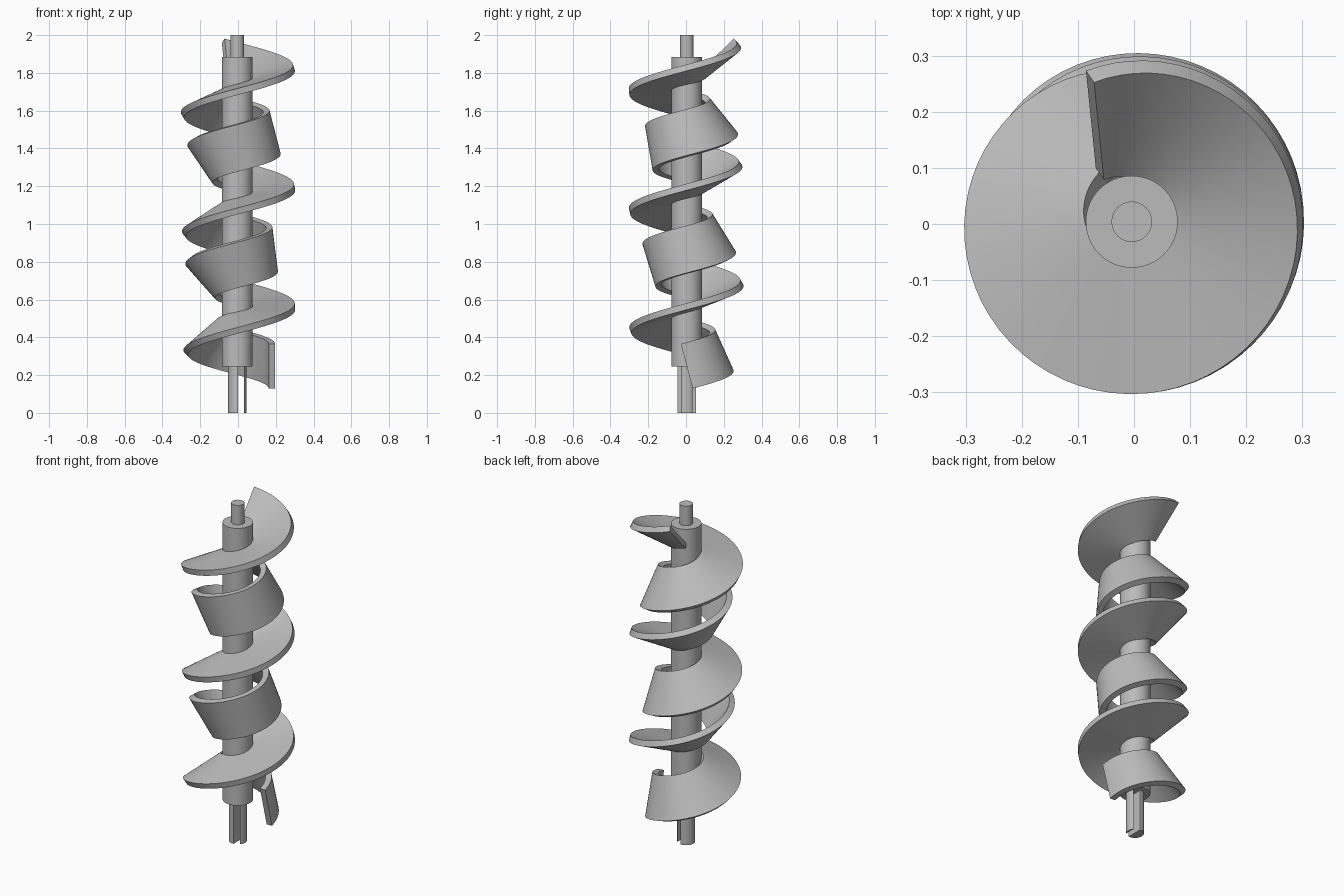
import bpy, bmesh, math
from mathutils import Vector

cube = bpy.data.objects.get("Cube")
if cube:
    bpy.data.objects.remove(cube, do_unlink=True)

AXIS = Vector((-0.004, 0.004, 0))

steel = bpy.data.materials.new("grey_steel")
steel.use_nodes = True
GREY = (0.5, 0.5, 0.5, 1)
steel.diffuse_color = GREY
steel.node_tree.nodes["Principled BSDF"].inputs["Base Color"].default_value = GREY


def finish(name, bm):
    bmesh.ops.recalc_face_normals(bm, faces=bm.faces)
    mesh = bpy.data.meshes.new(name)
    bm.to_mesh(mesh)
    bm.free()
    mesh.materials.append(steel)
    obj = bpy.data.objects.new(name, mesh)
    obj.location = AXIS
    bpy.context.collection.objects.link(obj)
    bpy.ops.object.select_all(action='DESELECT')
    obj.select_set(True)
    bpy.context.view_layer.objects.active = obj
    bpy.ops.object.shade_smooth_by_angle(angle=math.radians(30))
    return obj


def arc_prism(name, radius, z0, z1, start=0, end=360, steps=64):
    """Upright prism over a full circle or a circle cut by a chord."""
    bm = bmesh.new()
    count = steps if end - start == 360 else steps + 1
    angles = [math.radians(start + (end - start) * i / steps) for i in range(count)]
    base = bm.faces.new([bm.verts.new((radius * math.cos(a), radius * math.sin(a), z0))
                         for a in angles])
    top = bmesh.ops.extrude_face_region(bm, geom=[base])["geom"]
    bmesh.ops.translate(bm, vec=(0, 0, z1 - z0),
                        verts=[v for v in top if isinstance(v, bmesh.types.BMVert)])
    return finish(name, bm)


# Shaft with its top pin
arc_prism("shaft", 0.082, 0.245, 1.885)
arc_prism("top_pin", 0.036, 1.885, 2.0)

# Slotted drive pin: a half round and a thin sliver either side of the slot
arc_prism("drive_pin_half", 0.048, 0, 0.245, 85, 275)
arc_prism("drive_pin_sliver", 0.048, 0, 0.245, -41, 41, 24)


# Helical ribbon whose rectangular section turns as it climbs
def twisted_blade(radius, pitch, turns, z0, half_width, half_thick, twist, per_turn=64):
    bm = bmesh.new()
    slope = math.atan2(pitch, 2 * math.pi * radius)
    steps = round(turns * per_turn)
    rings = []
    for i in range(steps + 1):
        t = turns * i / steps
        a = 2 * math.pi * t
        out = Vector((math.cos(a), math.sin(a), 0))
        along = Vector((-math.sin(a), math.cos(a), 0))
        up = Vector((0, 0, math.cos(slope))) - along * math.sin(slope)
        tilt = math.radians(-90 + twist * t)
        wide = out * math.cos(tilt) + up * math.sin(tilt)
        thick = up * math.cos(tilt) - out * math.sin(tilt)
        centre = out * radius + Vector((0, 0, z0 + pitch * t))
        rings.append([bm.verts.new(centre + wide * u * half_width + thick * v * half_thick)
                      for u, v in ((1, 1), (-1, 1), (-1, -1), (1, -1))])
    for lower, upper in zip(rings, rings[1:]):
        for k in range(4):
            n = (k + 1) % 4
            bm.faces.new((lower[k], lower[n], upper[n], upper[k]))
    bm.faces.new(rings[0])
    bm.faces.new(rings[-1])
    return finish("twisted_blade", bm)


twisted_blade(radius=0.184, pitch=0.3086, turns=5.308, z0=0.247,
              half_width=0.122, half_thick=0.017, twist=93.5)
